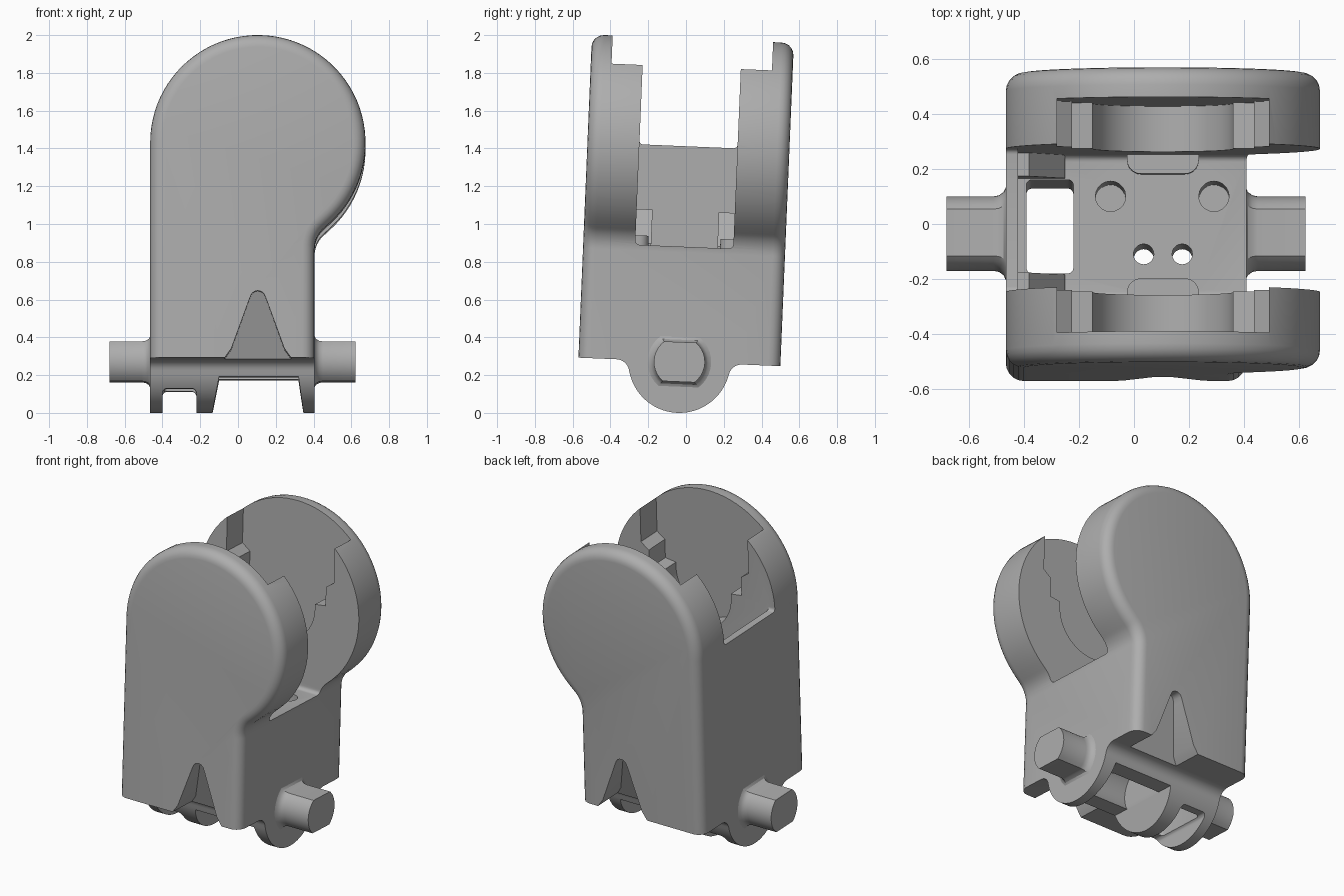
import bpy, bmesh, math
from mathutils import Matrix, Vector

if "Cube" in bpy.data.objects:
    bpy.data.objects.remove(bpy.data.objects["Cube"])

grey = bpy.data.materials.new("plain_grey")
grey.use_nodes = True
COLOUR = (0.42, 0.42, 0.42, 1)
grey.diffuse_color = COLOUR
grey.node_tree.nodes["Principled BSDF"].inputs["Base Color"].default_value = COLOUR

CX, CZ, R = 0.105, 1.142, 0.57        # round head, measured from the pin axis
LEFT, RIGHT, HALF = -0.465, 0.405, 0.535


def arc(cx, cy, r, start, end, n=16):
    return [(cx + r * math.cos(math.radians(start + (end - start) * i / n)),
             cy + r * math.sin(math.radians(start + (end - start) * i / n)))
            for i in range(n + 1)]


def finish(name, bm):
    bmesh.ops.recalc_face_normals(bm, faces=bm.faces)
    mesh = bpy.data.meshes.new(name)
    bm.to_mesh(mesh)
    bm.free()
    mesh.materials.append(grey)
    obj = bpy.data.objects.new(name, mesh)
    bpy.context.collection.objects.link(obj)
    return obj


def prism(name, pts, axis, a, b, bevel=0, pick=None):
    """Extrude a profile along an axis; bevel the edges chosen by pick."""
    place = {"x": lambda p, t: (t, p[0], p[1]),
             "y": lambda p, t: (p[0], t, p[1]),
             "z": lambda p, t: (p[0], p[1], t)}[axis]
    bm = bmesh.new()
    ends = [[bm.verts.new(place(p, t)) for p in pts] for t in (a, b)]
    for ring in ends:
        bm.faces.new(ring)
    for i in range(len(pts)):
        j = (i + 1) % len(pts)
        bm.faces.new((ends[0][i], ends[0][j], ends[1][j], ends[1][i]))
    if bevel:
        bmesh.ops.recalc_face_normals(bm, faces=bm.faces)
        bmesh.ops.bevel(bm, geom=[e for e in bm.edges if pick(e)], offset=bevel,
                        segments=5, profile=0.5, affect="EDGES")
    return finish(name, bm)


def box(name, x, y, z, bevel=0, pick=None):
    pts = [(x[0], z[0]), (x[1], z[0]), (x[1], z[1]), (x[0], z[1])]
    return prism(name, pts, "y", y[0], y[1], bevel, pick)


def along(axis):
    return lambda e: abs((e.verts[0].co - e.verts[1].co).normalized()[axis]) > 0.99


def combine(target, tool, operation):
    mod = target.modifiers.new("join", "BOOLEAN")
    mod.object, mod.operation, mod.solver = tool, operation, "EXACT"
    bpy.context.view_layer.objects.active = target
    bpy.ops.object.modifier_apply(modifier=mod.name)
    bpy.data.objects.remove(tool)


# Body: round head on a straight shank, rounded front and back rims
f = 0.146
lean = math.degrees(math.atan2(-0.562, 0.446))
outline = [(LEFT, 0), (RIGHT, 0)]
outline += arc(RIGHT + f, CZ - 0.562, f, 180, 180 + lean, 8)
outline += arc(CX, CZ, R, lean, 180, 56)[1:]
rim = lambda e: (abs(e.verts[0].co.y - e.verts[1].co.y) < 1e-5
                 and max(v.co.z for v in e.verts) > 0.01)
body = prism("bracket_body", outline, "y", -HALF, HALF, 0.065, rim)

# Hinge hub under the shank, blended with fillets
right_side = arc(0.333, -0.07, 0.07, 90, 168, 8)
hub_pts = [(-0.333, 0.1), (0.333, 0.1)] + right_side
hub_pts += arc(0, 0, 0.27, -12, -168, 40)[1:-1]
hub_pts += [(-y, z) for y, z in reversed(right_side)]
combine(body, prism("hub", hub_pts, "x", LEFT, RIGHT), "UNION")

# Slot between the two cheeks, with a taller wall left standing on one side
combine(body, box("upper_slot", (-1, 1), (-0.26, 0.26), (CZ, 2), 0.02, along(0)), "DIFFERENCE")
combine(body, box("lower_slot", (-0.42, 1), (-0.26, 0.26), (0.61, 2), 0.025, along(0)), "DIFFERENCE")

# Stepped round pocket on the inside of both cheeks
half = [(0.255, CZ + 0.03), (0.33, CZ + 0.04), (0.33, CZ + 0.16), (0.385, CZ + 0.2), (0.385, 2)]
pocket = [(CX + x, z) for x, z in half]
pocket += [(CX - x, z) for x, z in reversed(half)]
pocket += arc(CX, CZ, 0.255, 180, 360, 28)
combine(body, prism("cheek_pocket", pocket, "y", -0.425, 0.425), "DIFFERENCE")

# Corner ramps and rounded tabs on the slot floor
for s in (-1, 1):
    ramp = [(-0.44, 0.55), (-0.25, 0.55), (-0.25, 0.62), (-0.38, 0.8), (-0.44, 0.8)]
    combine(body, prism("ramp", ramp, "y", *sorted((s * 0.175, s * 0.28))), "UNION")
    tab = [(CX - 0.13, s * 0.29), (CX + 0.13, s * 0.29)]
    tab += arc(CX + 0.08, s * 0.24, 0.05, 0, s * -90, 6)
    tab += arc(CX - 0.08, s * 0.24, 0.05, s * -90, s * -180, 6)
    combine(body, prism("floor_tab", tab, "z", 0.55, 0.66), "UNION")

# Rectangular shaft straight through, with its groove across the hub
combine(body, box("shaft", (-0.39, -0.22), (-0.17, 0.17), (-1, 1), 0.02, along(2)), "DIFFERENCE")
combine(body, box("hub_groove", (-0.4, -0.22), (-0.5, 0.5), (-0.5, -0.15), 0.025, along(1)), "DIFFERENCE")

# Wide hub gap with slanted walls and the hollow above it
gap = [(-0.16, -0.4), (0.365, -0.4), (0.32, -0.088), (-0.1, -0.088)]
combine(body, prism("hub_gap", gap, "y", -0.5, 0.5), "DIFFERENCE")
hollow = arc(0, 0, 0.17, 0, 360, 32)[:-1]
combine(body, prism("hub_hollow", hollow, "x", -0.1, 0.32), "DIFFERENCE")

# Screw holes: two through, two blind
for x, y, r, low in ((0.035, -0.1, 0.037, -0.2), (0.175, -0.1, 0.037, -0.2),
                     (-0.085, 0.11, 0.055, 0.3), (0.29, 0.11, 0.055, 0.3)):
    combine(body, prism("hole", arc(x, y, r, 0, 360, 20)[:-1], "z", low, 0.75), "DIFFERENCE")

# Tapering notches at the foot of front and back
notch = [(-0.085, -0.02), (-0.035, 0.05), (0.06, 0.31)]
notch += arc(CX, 0.315, 0.04, 150, 30, 8)
notch += [(2 * CX - x, z) for x, z in reversed(notch[:3])]
for s in (-1, 1):
    bm = bmesh.new()
    outer = [bm.verts.new((x, s * 0.6, z)) for x, z in notch]
    inner = [bm.verts.new((x, s * (0.33 + 0.4 * max(z, 0)), z)) for x, z in notch]
    n = len(notch)
    bm.faces.new(outer)
    bm.faces.new(inner)
    for i in range(n):
        bm.faces.new((outer[i], outer[(i + 1) % n], inner[(i + 1) % n], inner[i]))
    combine(body, finish("notch", bm), "DIFFERENCE")

# Pins: round bars with flats above and below, flared where they meet the hub
flat = math.degrees(math.asin(0.105 / 0.135))
pin_pts = arc(0, 0, 0.135, -flat, flat, 10) + arc(0, 0, 0.135, 180 - flat, 180 + flat, 10)


def pin(name, root, tip):
    d = 1 if tip > root else -1
    bm = bmesh.new()
    steps = [(root - d * 0.03, 1.25), (root, 1.25), (root + d * 0.008, 1.12),
             (root + d * 0.025, 1.03), (root + d * 0.045, 1), (tip, 1)]
    rings = [[bm.verts.new((x, y * k, z * k)) for y, z in pin_pts] for x, k in steps]
    for a, b in zip(rings, rings[1:]):
        for i in range(len(a)):
            j = (i + 1) % len(a)
            bm.faces.new((a[i], a[j], b[j], b[i]))
    bm.faces.new(rings[0])
    bm.faces.new(rings[-1])
    return finish(name, bm)


parts = [body, pin("left_pin", RIGHT, 0.622), pin("right_pin", LEFT, -0.68)]

# Lean the whole bracket back about the pin axis and smooth it
pose = Matrix.Translation(Vector((0, -0.035, 0.27))) @ Matrix.Rotation(math.radians(-2.4), 4, "X")
bpy.ops.object.select_all(action="DESELECT")
for part in parts:
    part.data.transform(pose)
    part.select_set(True)
bpy.context.view_layer.objects.active = body
bpy.ops.object.shade_smooth_by_angle(angle=math.radians(30))
